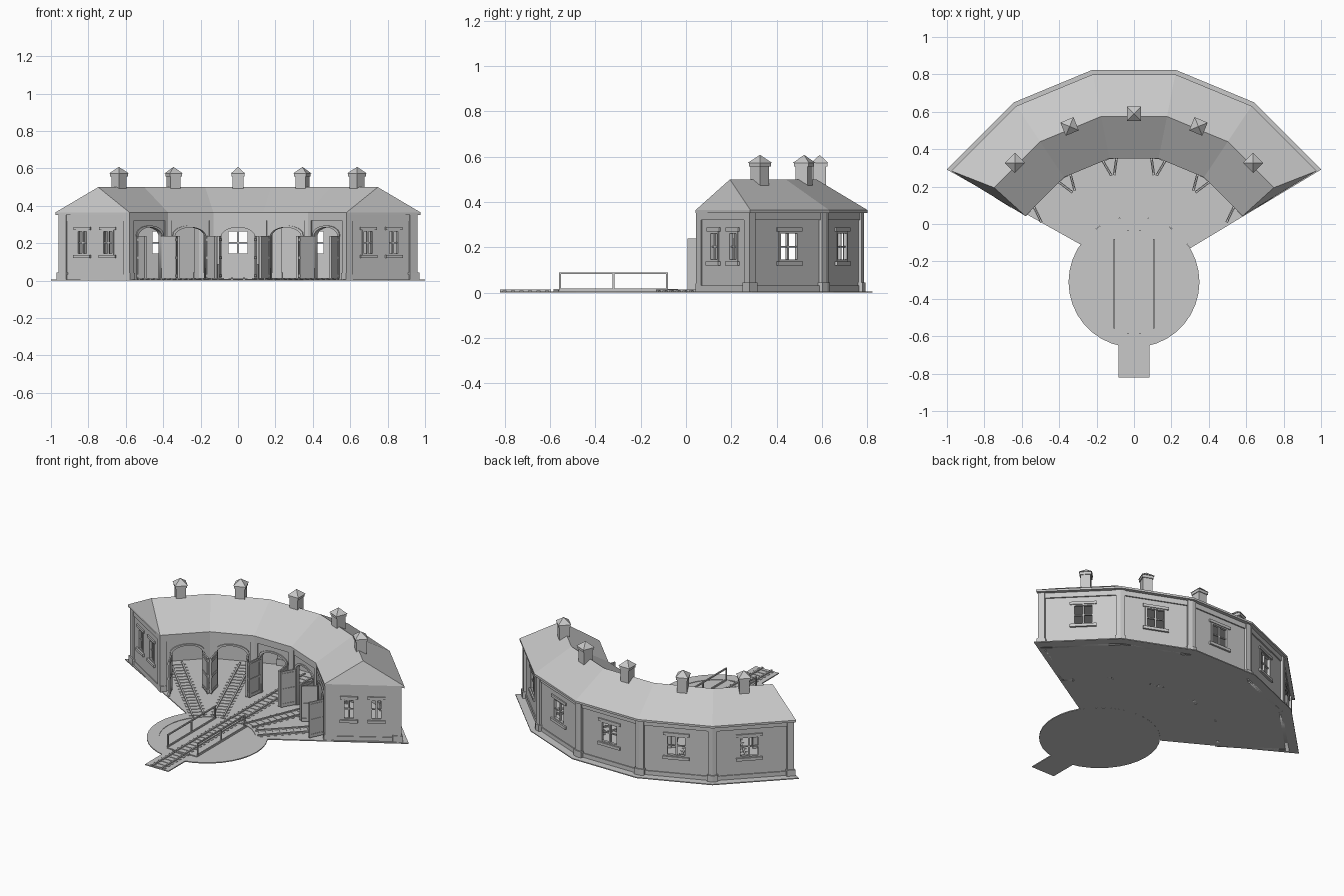
import bpy, bmesh, math
from mathutils import Matrix, Vector

if "Cube" in bpy.data.objects:
    bpy.data.objects.remove(bpy.data.objects["Cube"])

CY = -0.31                      # turntable centre, hub of all radial parts
STEP = 22.5                     # angle of one bay
BAYS = [-45, -22.5, 0, 22.5, 45]
EDGES = [-33.75, -11.25, 11.25, 33.75]
END = 58                        # angle of the end walls

grey = bpy.data.materials.new("stone grey")
grey.diffuse_color = (0.58, 0.58, 0.58, 1)
grey.use_nodes = True
grey.node_tree.nodes["Principled BSDF"].inputs["Base Color"].default_value = grey.diffuse_color


def frame(ang):
    """Local frame: x along the bay, y outward from the hub."""
    return Matrix.Translation((0, CY, 0)) @ Matrix.Rotation(-math.radians(ang), 4, 'Z')


def add_mesh(name, me, mat=None):
    ob = bpy.data.objects.new(name, me)
    if mat:
        ob.matrix_world = mat
    me.materials.clear()
    me.materials.append(grey)
    bpy.context.collection.objects.link(ob)
    return ob


def finish(name, bm, mat=None):
    bmesh.ops.recalc_face_normals(bm, faces=bm.faces)
    me = bpy.data.meshes.new(name)
    bm.to_mesh(me)
    bm.free()
    return add_mesh(name, me, mat)


def boxes(name, items, mat):
    """Several boxes given as (x0, x1, y0, y1, z0, z1) in one object."""
    bm = bmesh.new()
    for x0, x1, y0, y1, z0, z1 in items:
        m = Matrix.Translation(((x0 + x1) / 2, (y0 + y1) / 2, (z0 + z1) / 2))
        m = m @ Matrix.Diagonal((abs(x1 - x0), abs(y1 - y0), abs(z1 - z0), 1))
        bmesh.ops.create_cube(bm, size=1, matrix=m)
    return finish(name, bm, mat)


def polar(a, ang, z):
    """Point on the faceted ring whose flats lie at distance a from the hub."""
    bay = max(-2, min(2, round(ang / STEP))) * STEP
    r = a / math.cos(math.radians(ang - bay))
    t = math.radians(ang)
    return Vector((r * math.sin(t), CY + r * math.cos(t), z))


def sweep(name, profile, angles):
    """Sweep (distance, height, end inset) around the facets."""
    bm = bmesh.new()
    rings = []
    last = len(angles) - 1
    for i, ang in enumerate(angles):
        sign = 1 if i == 0 else -1 if i == last else 0
        rings.append([bm.verts.new(polar(p[0], ang + sign * (p[2] if len(p) > 2 else 0), p[1]))
                      for p in profile])
    n = len(profile)
    for a, b in zip(rings, rings[1:]):
        for k in range(n):
            bm.faces.new((a[k], a[(k + 1) % n], b[(k + 1) % n], b[k]))
    for r in (rings[0], rings[-1]):
        if n == 5:
            bm.faces.new((r[0], r[1], r[3], r[4]))
            bm.faces.new((r[1], r[2], r[3]))
        else:
            bm.faces.new(r)
    return finish(name, bm)


def block(a0, a1, z0, z1):
    return [(a1, z0), (a1, z1), (a0, z1), (a0, z0)]


def prism(name, pts, z0, z1):
    bm = bmesh.new()
    f = bm.faces.new([bm.verts.new((x, y, z0)) for x, y in pts])
    up = bmesh.ops.extrude_face_region(bm, geom=[f])['geom']
    bmesh.ops.translate(bm, vec=(0, 0, z1 - z0), verts=[v for v in up if isinstance(v, bmesh.types.BMVert)])
    return finish(name, bm)


def panel(name, loops, v, thick, ang):
    """Upright slab from an outline and holes in (along, height) coordinates."""
    cu = bpy.data.curves.new(name, 'CURVE')
    cu.dimensions, cu.fill_mode, cu.extrude = '2D', 'BOTH', thick / 2
    for pts in loops:
        s = cu.splines.new('POLY')
        s.points.add(len(pts) - 1)
        for p, (x, z) in zip(s.points, pts):
            p.co = (x, z, 0, 1)
        s.use_cyclic_u = True
    tmp = bpy.data.objects.new(name + "_curve", cu)
    bpy.context.collection.objects.link(tmp)
    bpy.context.view_layer.update()
    me = bpy.data.meshes.new_from_object(tmp.evaluated_get(bpy.context.evaluated_depsgraph_get()))
    bpy.data.objects.remove(tmp)
    add_mesh(name, me, frame(ang) @ Matrix.Translation((0, v, 0)) @ Matrix.Rotation(math.pi / 2, 4, 'X'))


def rect(x0, x1, z0, z1):
    return [(x0, z0), (x1, z0), (x1, z1), (x0, z1)]


def window(name, u, v, w, ang):
    """Frame, glazing bars, sill and lintel; v is the outer wall face."""
    h, z0, z1 = w / 2, 0.138, 0.27
    y0, y1 = v - 0.014, v + 0.003
    parts = [(u - h - .004, u - h + .008, y0, y1, z0, z1), (u + h - .008, u + h + .004, y0, y1, z0, z1),
             (u - h, u + h, y0, y1, z0, z0 + .008), (u - h, u + h, y0, y1, z1 - .008, z1),
             (u - .005, u + .005, y0, v - .003, z0, z1), (u - h, u + h, y0, v - .004, .2, .207),
             (u - h - .018, u + h + .018, v - .005, v + .012, .12, z0),
             (u - h - .018, u + h + .018, v - .005, v + .008, z1, .287)]
    boxes(name, parts, frame(ang))


def track(name, v0, v1, z, ang, count):
    items = [(s - .005, s + .005, v0, v1, z, z + .008) for s in (-.033, .033)]
    gap = (v1 - v0) / count
    for i in range(count):
        c = v0 + gap * (i + .5)
        items.append((-.052, .052, c - .008, c + .008, z - .002, z + .003))
    boxes(name, items, frame(ang))


# ground slab, turntable pit and approach
outer = [polar(1.133, a, 0).xy for a in [-59] + EDGES + [59]]
arc = [(0.35 * math.sin(math.radians(a)), CY + 0.35 * math.cos(math.radians(a))) for a in range(59, -60, -6)]
prism("ground_slab", [tuple(p) for p in outer] + arc, 0, .006)
circle = lambda r: [(r * math.cos(i * math.pi / 18), CY + r * math.sin(i * math.pi / 18)) for i in range(36)]
prism("pit_floor", circle(.29), 0, .003)
bm = bmesh.new()
rings = [[bm.verts.new((x, y, z)) for x, y in circle(r)] for r, z in ((.28, 0), (.35, 0), (.35, .006), (.28, .006))]
for k in range(4):
    a, b = rings[k], rings[(k + 1) % 4]
    for i in range(36):
        bm.faces.new((a[i], a[(i + 1) % 36], b[(i + 1) % 36], b[i]))
finish("pit_rim", bm)
boxes("approach_slab", [(-.082, .082, -.51, -.335, 0, .006)], frame(0))
track("approach_track", -.51, -.285, .006, 0, 6)

# turntable bridge with railings
boxes("bridge_deck", [(-.105, .105, -.255, .255, .002, .009), (-.055, .055, -.275, .275, .002, .009)], frame(0))
track("bridge_track", -.275, .275, .009, 0, 14)
for s in (-1, 1):
    x0, x1 = s * .105 - .004, s * .105 + .004
    boxes("bridge_railing", [(x0, x1, -.25, .23, .082, .09), (x0, x1, -.25, .23, .009, .018)] +
          [(x0, x1, c - .004, c + .004, .009, .085) for c in (-.246, -.01, .226)], frame(0))

# bays: back wall, arched front wall, doors, track, chimney
tan = lambda d: math.tan(math.radians(d))
for ang in BAYS:
    dl, dr = (13 if ang == -45 else 11.25), (13 if ang == 45 else 11.25)
    panel("back_wall", [rect(-1.08 * tan(dl), 1.08 * tan(dr), 0, .355), rect(-.06, .06, .138, .27)],
          1.07, .02, ang)
    window("back_window", 0, 1.08, .12, ang)
    arch = [(.09 * math.cos(t * math.pi / 12), .235 + .05 * math.sin(t * math.pi / 12)) for t in range(13)]
    big = [(x * 1.13, z + .01 * (z > .236)) for x, z in arch]
    panel("front_wall", [[(.09, 0)] + arch + [(-.09, 0), (-.67 * tan(dl), 0), (-.67 * tan(dl), .355),
                                              (.67 * tan(dr), .355), (.67 * tan(dr), 0)]], .68, .02, ang)
    panel("arch_trim", [arch + big[::-1]], .668, .01, ang)
    for s in (-1, 1):
        at_end = abs(ang) == 45 and s * ang > 0
        d = Vector((s * (.035 if at_end else .014), -.1))
        m = frame(ang) @ Matrix.Translation((s * .093, .665, 0)) @ Matrix.Rotation(math.atan2(d.y, d.x), 4, 'Z')
        boxes("door_leaf", [(0, .095, -.004, .004, .012, .238)] +
              [(.0, .095, -.007, .007, z, z + .014) for z in (.02, .115, .212)] +
              [(x, x + .012, -.006, .006, .012, .238) for x in (0, .083)], m)
    track("stall_track", .29, 1.03, .006, ang, 18)
    boxes("chimney_shaft", [(-.029, .029, .871, .929, .46, .562), (-.034, .034, .866, .934, .556, .574)], frame(ang))
    bm = bmesh.new()
    bmesh.ops.create_cone(bm, cap_ends=True, segments=4, radius1=.038 * 2 ** .5, radius2=0, depth=.035,
                          matrix=Matrix.Translation((0, .9, .5905)) @ Matrix.Rotation(math.pi / 4, 4, 'Z'))
    finish("chimney_cap", bm, frame(ang))

# end walls with two windows each
for s in (-1, 1):
    ang = s * (END + 90)
    ends = sorted((-s * .688, -s * 1.108))
    mids = [-s * .82, -s * .98]
    panel("end_wall", [rect(*ends, 0, .355)] + [rect(u - .034, u + .034, .138, .27) for u in mids], -.01, .02, ang)
    for u in mids:
        window("end_window", u, 0, .068, ang)
    boxes("end_wall_bands", [(*ends, -.01, .006, .32, .355), (*ends, -.01, .005, 0, .032)], frame(ang))

# corner pilasters with plinths
corners = [[b - 1.3, b, b + 1.3] for b in EDGES] + [[-58.4, -56.5], [56.5, 58.4]]
for c in corners:
    sweep("back_pilaster", block(1.05, 1.095, 0, .354), c)
    wide = [c[0] - .3] + c[1:-1] + [c[-1] + .3]
    sweep("back_plinth", block(1.045, 1.102, 0, .045), wide)
inner = [[b - 1.9, b, b + 1.9] for b in EDGES] + [[-58.6, -55.5], [55.5, 58.6]]
for c in inner:
    sweep("front_pilaster", block(.662, .7, 0, .354), c)
    sweep("front_plinth", block(.657, .7, 0, .04), c)

# wall bands and hipped roof
around = [-END] + EDGES + [END]
sweep("back_frieze", block(1.07, 1.088, .32, .355), around)
sweep("back_base_course", block(1.07, 1.086, 0, .032), around)
sweep("front_frieze", block(.663, .68, .322, .355), around)
sweep("roof", [(1.11, .352), (1.11, .365), (.885, .5, 2.7), (.66, .365), (.66, .352)],
      [-58.7] + EDGES + [58.7])
